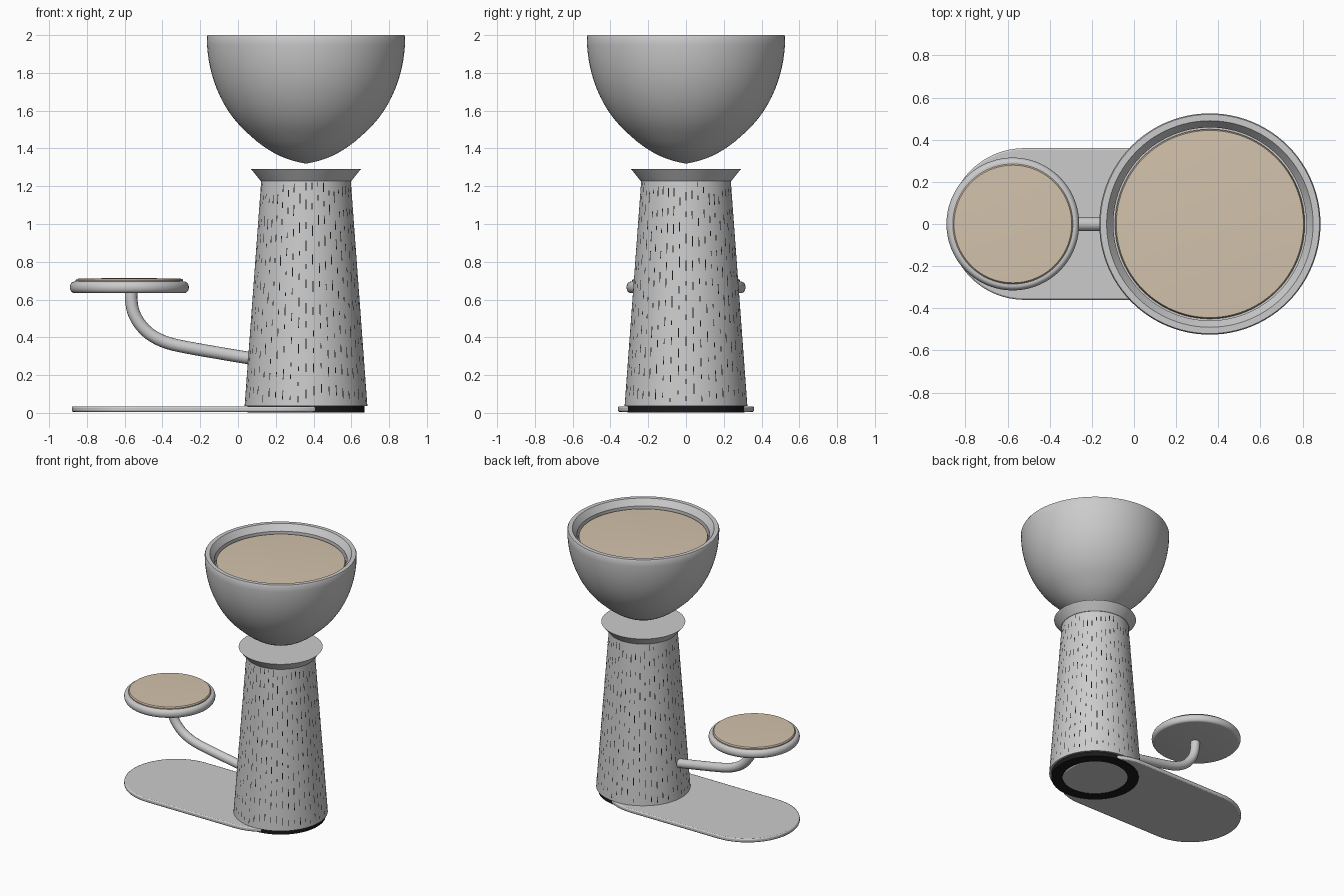
import bpy, bmesh, math, random
from mathutils import Vector

random.seed(4)
cube = bpy.data.objects.get("Cube")
if cube:
    bpy.data.objects.remove(cube, do_unlink=True)


def material(name, rgb):
    m = bpy.data.materials.new(name)
    m.use_nodes = True
    m.diffuse_color = (*rgb, 1)
    m.node_tree.nodes["Principled BSDF"].inputs["Base Color"].default_value = (*rgb, 1)
    return m


grey = material("light grey", (0.6, 0.6, 0.6))
beige = material("beige fabric", (0.65, 0.54, 0.41))
black = material("black", (0.01, 0.01, 0.01))

POST_X, PERCH_X = 0.36, -0.575


def finish(name, bm, mat, angle=35):
    bmesh.ops.recalc_face_normals(bm, faces=bm.faces)
    mesh = bpy.data.meshes.new(name)
    bm.to_mesh(mesh)
    bm.free()
    obj = bpy.data.objects.new(name, mesh)
    bpy.context.collection.objects.link(obj)
    mesh.materials.append(mat)
    bpy.ops.object.select_all(action="DESELECT")
    obj.select_set(True)
    bpy.context.view_layer.objects.active = obj
    bpy.ops.object.shade_smooth_by_angle(angle=math.radians(angle))
    return obj


def lathe(name, profile, x, mat, sides=96, angle=35):
    """Turn a profile of (radius, height) points about a vertical axis."""
    bm = bmesh.new()
    verts = [bm.verts.new((x + r, 0, z)) for r, z in profile]
    edges = [bm.edges.new(pair) for pair in zip(verts, verts[1:])]
    bmesh.ops.spin(bm, geom=verts + edges, cent=(x, 0, 0), axis=(0, 0, 1),
                   angle=math.tau, steps=sides, use_duplicate=False)
    bmesh.ops.remove_doubles(bm, verts=bm.verts, dist=0.0001)
    return finish(name, bm, mat, angle)


# Floor plate with two round ends
bm = bmesh.new()
outline = []
for centre, start in ((0.22, -math.pi / 2), (-0.52, math.pi / 2)):
    for i in range(33):
        a = start + math.pi * i / 32
        outline.append(bm.verts.new((centre + 0.36 * math.cos(a), 0.36 * math.sin(a), 0.005)))
face = bm.faces.new(outline)
top = bmesh.ops.extrude_face_region(bm, geom=[face])["geom"]
bmesh.ops.translate(bm, verts=[v for v in top if isinstance(v, bmesh.types.BMVert)], vec=(0, 0, 0.03))
plate = finish("floor_plate", bm, grey)
bevel = plate.modifiers.new("soft_edge", "BEVEL")
bevel.width, bevel.segments = 0.008, 2

# Post with its dark foot ring and flared collar
lathe("post", [(0, 0.036), (0.325, 0.036), (0.237, 1.23), (0, 1.23)], POST_X, grey)
lathe("foot_ring", [(0.23, 0.002), (0.31, 0.002), (0.31, 0.036), (0.23, 0.036), (0.23, 0.002)], POST_X, black)
lathe("post_underside", [(0, 0.03), (0.235, 0.03)], POST_X, black)
lathe("collar", [(0, 1.228), (0.24, 1.228), (0.29, 1.29), (0, 1.29)], POST_X, grey)

# Broken vertical stitches around the post
bm = bmesh.new()
columns = 48
for i in range(columns):
    a = math.tau * i / columns
    out = Vector((math.cos(a), math.sin(a), 0))
    side = Vector((-math.sin(a), math.cos(a), 0)) * 0.0025
    z = 0.05 + random.random() * 0.06
    while z < 1.2:
        end = min(z + random.uniform(0.02, 0.06), 1.22)
        corners = []
        for h, s in ((z, -1), (z, 1), (end, 1), (end, -1)):
            radius = 0.3265 - 0.088 * (h - 0.036) / 1.194
            corners.append(bm.verts.new(Vector((POST_X, 0, h)) + out * radius + side * s))
        bm.faces.new(corners)
        z = end + random.uniform(0.04, 0.1)
finish("post_stitches", bm, black)

# Bowl: elliptical shell with a slightly pointed bottom, flat rim and sloping inside
shell = [(0, 1.32)]
for i in range(1, 25):
    a = math.pi / 2 * i / 24
    r = 0.525 * math.sin(a)
    shell.append((r, 1.99 - 0.63 * math.cos(a) - 0.04 * max(0, 1 - r / 0.3)))
shell += [(0.52, 2.0), (0.49, 2.0), (0.458, 1.955), (0.458, 1.9), (0, 1.9)]
lathe("bowl", shell, POST_X, grey)


def cushion(name, radius, base, height, dome, x):
    """Flat round pad with a soft shoulder and slight crown."""
    lathe(name, [(0, base), (radius, base), (radius, base + height * 0.6),
                 (radius - 0.006, base + height), (radius * 0.6, base + height + dome * 0.65),
                 (0, base + height + dome)], x, beige)


cushion("bowl_cushion", 0.45, 1.89, 0.05, 0.01, POST_X)

# Round side perch
rim = [(0, 0.635)]
for i in range(13):
    a = -math.pi / 2 + math.pi * i / 12
    rim.append((0.293 + 0.022 * math.cos(a), 0.665 + 0.03 * math.sin(a)))
lathe("perch_tray", rim + [(0, 0.695)], PERCH_X, grey)
cushion("perch_cushion", 0.285, 0.69, 0.02, 0.004, PERCH_X)

# Bent tube carrying the perch
curve = bpy.data.curves.new("perch_arm", "CURVE")
curve.dimensions = "3D"
curve.bevel_depth, curve.bevel_resolution, curve.resolution_u = 0.033, 6, 12
curve.use_fill_caps = True
spline = curve.splines.new("BEZIER")
path = [((-0.565, 0.65), (0, -0.04)), ((-0.56, 0.56), (0.01, -0.06)),
        ((-0.44, 0.4), (0.06, -0.033)), ((-0.25, 0.343), (0.08, -0.015)),
        ((0.12, 0.28), (0.08, -0.013))]
spline.bezier_points.add(len(path) - 1)
for point, ((x, z), (dx, dz)) in zip(spline.bezier_points, path):
    point.handle_left_type = point.handle_right_type = "FREE"
    point.co = (x, 0, z)
    point.handle_left = (x - dx, 0, z - dz)
    point.handle_right = (x + dx, 0, z + dz)
arm = bpy.data.objects.new("perch_arm", curve)
bpy.context.collection.objects.link(arm)
curve.materials.append(grey)
